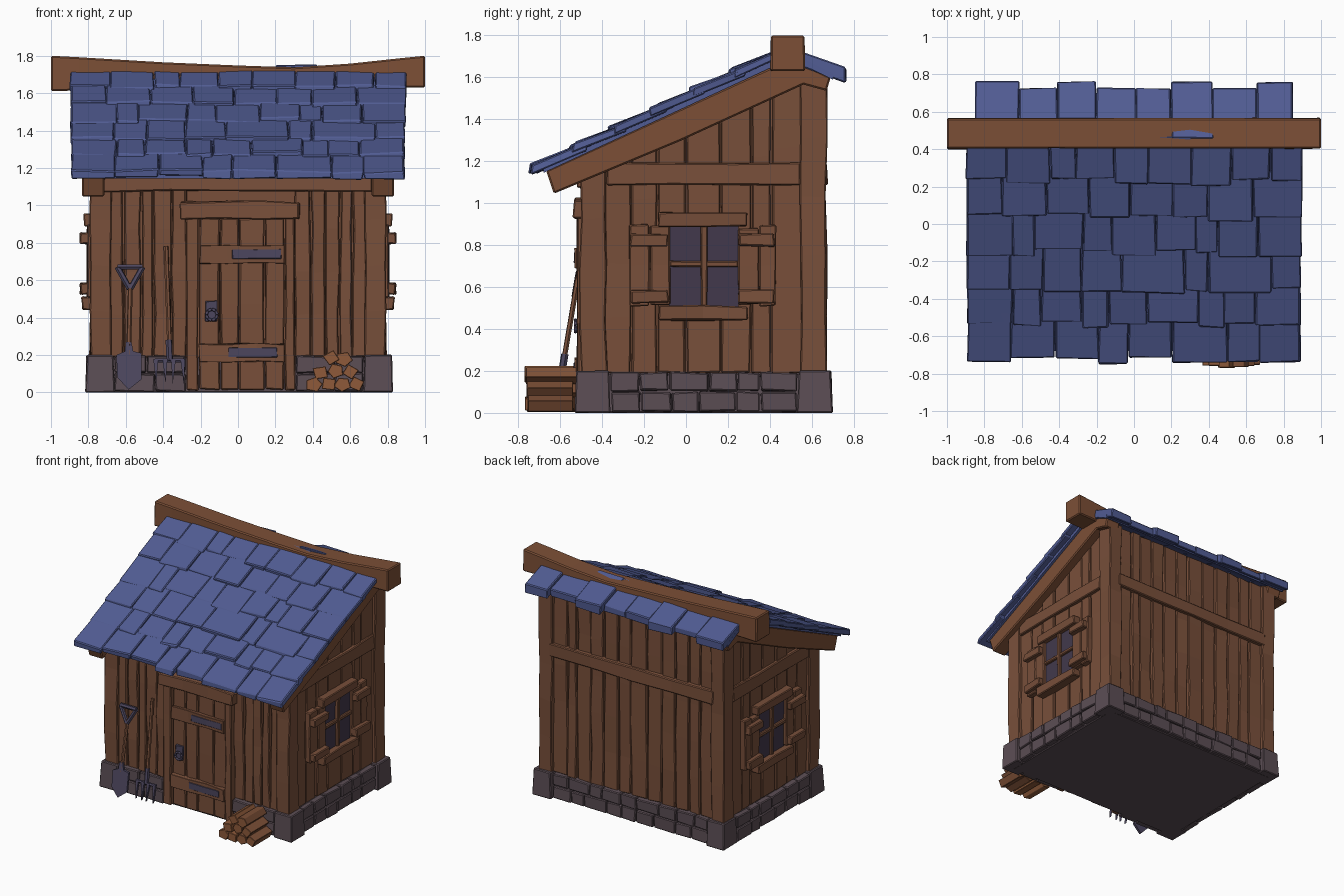
import bpy, bmesh, math, random
from mathutils import Vector

if "Cube" in bpy.data.objects:
    bpy.data.objects.remove(bpy.data.objects["Cube"])
random.seed(7)
R = random.uniform


def material(name, *rgb):
    m = bpy.data.materials.new(name)
    m.diffuse_color = [(c / 255 / 12.92 if c < 11 else ((c / 255 + .055) / 1.055) ** 2.4) for c in rgb] + [1]
    m.use_nodes = True
    m.node_tree.nodes["Principled BSDF"].inputs["Base Color"].default_value = m.diffuse_color
    return m


WOOD = material("brown wood", 120, 79, 58)
BEAM = material("warm beam wood", 124, 79, 54)
LOG = material("cut log wood", 142, 90, 58)
STONE = material("purple grey stone", 92, 78, 85)
ROOF = material("blue shingle", 81, 92, 147)
METAL = material("blue grey metal", 76, 70, 94)
GLASS = material("dark glass", 66, 57, 76)


# ---- helpers ----
def loft(bm, rings, m=0):
    vs = [[bm.verts.new(p) for p in r] for r in rings]
    n = len(vs[0])
    fs = [bm.faces.new((a[i], a[(i + 1) % n], b[(i + 1) % n], b[i]))
          for a, b in zip(vs, vs[1:]) for i in range(n)]
    fs += [bm.faces.new(vs[0][::-1]), bm.faces.new(vs[-1])]
    for f in fs:
        f.material_index = m
    return fs


def box(bm, lo, hi, j=.006, n=1, m=0, f=lambda p: p):
    """Rough-hewn box: n segments along its longest axis, corners jittered by j."""
    size = [b - a for a, b in zip(lo, hi)]
    k = size.index(max(size))
    u, v = [i for i in range(3) if i != k]
    rings = []
    for s in range(n + 1):
        ring = []
        for a, b in ((0, 0), (1, 0), (1, 1), (0, 1)):
            p = [0, 0, 0]
            p[k] = lo[k] + size[k] * s / n
            p[u] = lo[u] + size[u] * a
            p[v] = lo[v] + size[v] * b
            ring.append(f(Vector([c + R(-j, j) for c in p])))
        rings.append(ring)
    loft(bm, rings, m)


def prism(bm, pts, place, a, b, m=0):
    loft(bm, [[place(u, v, d) for u, v in pts] for d in (a, b)], m)


def tube(bm, p, q, r, n=6, m=0):
    p, q = Vector(p), Vector(q)
    rot = (q - p).to_track_quat('Z', 'Y')
    c = [rot @ Vector((r * math.cos(t), r * math.sin(t), 0)) for t in (2 * math.pi * i / n for i in range(n))]
    loft(bm, [[e + o for o in c] for e in (p, q)], m)


def split(a, b, n, j=.2):
    """Uneven cuts of a..b into n strips."""
    w = (b - a) / n
    c = [a] + [a + w * (i + R(-j, j)) for i in range(1, n)] + [b]
    return list(zip(c, c[1:]))


def finish(bm, name, mats, bevel=.006, mirror=False):
    bmesh.ops.recalc_face_normals(bm, faces=bm.faces[:])
    me = bpy.data.meshes.new(name)
    bm.to_mesh(me)
    bm.free()
    for m in mats:
        me.materials.append(m)
    ob = bpy.data.objects.new(name, me)
    bpy.context.collection.objects.link(ob)
    if mirror:
        ob.modifiers.new("mirror", 'MIRROR').use_mirror_merge = False
    if bevel:
        bv = ob.modifiers.new("chips", 'BEVEL')
        bv.width, bv.segments, bv.limit_method, bv.angle_limit = bevel, 1, 'ANGLE', .7


base = lambda y: 1.13 + .475 * (y + .72)        # underside of front slope
back = lambda y: 1.645 - .36 * (y - .57)        # underside of back slope
yz = lambda u, v, d: (d, u, v)

# ---- stone foundation ----
bm = bmesh.new()
box(bm, (-.765, -.48, 0), (.765, .645, .19), 0)
for x0, x1 in ((-.815, -.66), (.67, .83)):
    for y0, y1 in ((-.53, -.36), (.53, .70)):
        cx, cy = (x0 + x1) / 2, (y0 + y1) / 2
        box(bm, (x0, y0, 0), (x1, y1, .2), .003, 1,
            f=lambda p: Vector((cx + (p.x - cx) * (1 - p.z * .5), cy + (p.y - cy) * (1 - p.z * .5), max(p.z, 0))))
for z0, z1 in ((.005, .1), (.105, .193)):
    for a, b in split(-.36, .53, 6):
        for s in (-1, 1):
            box(bm, (s * .785 - .025, a + .003, z0), (s * .785 + .025, b - .003, z1), .005)
    for a, b in split(-.66, .67, 9):
        box(bm, (a + .003, .62, z0), (b - .003, .675, z1), .005)
    for a, b in split(-.66, -.28, 2) + split(.31, .67, 2):
        box(bm, (a + .002, -.515, z0), (b - .002, -.46, z1), .005)
finish(bm, "stone_foundation", [STONE])

# ---- wall core and planks ----
bm = bmesh.new()
prism(bm, [(-.455, .1), (.62, .1), (.62, 1.6), (.5, 1.66), (-.455, base(-.455) - .01)], yz, -.745, .745)
finish(bm, "wall_core", [WOOD], 0)
bm = bmesh.new()
for a, b in split(-.69, -.27, 5) + split(.3, .7, 5):
    box(bm, (a + .004, -.482 + R(-.006, .006), .19), (b - .004, -.44, 1.1), .006, 4)
finish(bm, "front_planks", [WOOD])
bm = bmesh.new()
for a, b in split(-.7, .7, 12):
    box(bm, (a + .004, .6, .19), (b - .004, .645 + R(-.006, .006), 1.6), .006, 5)
finish(bm, "back_planks", [WOOD])
bm = bmesh.new()
for a, b in split(-.39, .56, 7):
    box(bm, (.73, a + .004, .19), (.768 + R(-.005, .005), b - .004, base((a + b) / 2) - .08), .005, 4)
finish(bm, "side_planks", [WOOD], mirror=True)

# ---- timber frame ----
bm = bmesh.new()
box(bm, (.68, -.505, .19), (.79, -.38, 1.17), .007, 4)
box(bm, (.68, .545, .19), (.79, .67, 1.59), .007, 5)
box(bm, (.74, -.38, 1.085), (.788, .55, 1.19), .006, 3)
finish(bm, "corner_posts_and_side_rails", [WOOD], mirror=True)
bm = bmesh.new()
box(bm, (-.7, .62, 1.09), (.7, .672, 1.19), .006, 4)
box(bm, (-.72, -.515, 1.075), (.72, -.43, 1.17), .006, 4)
finish(bm, "front_and_back_rails", [WOOD])
bm = bmesh.new()
prism(bm, [(-.63, 1.045), (-.03, 1.295), (.56, 1.565), (.67, 1.535), (.69, 1.6), (.5, 1.69),
           (-.667, 1.155)], yz, .715, .835)
finish(bm, "rake_beams", [BEAM], .008, mirror=True)

# ---- sagging ridge beam ----
bm = bmesh.new()
loft(bm, [[(x, .4 + R(-.004, .006), b), (x, .57 + R(-.006, .004), b), (x, .565, t), (x, .405, t)]
          for x, b, t in ((-1, 1.61, 1.8), (-.85, 1.615, 1.792), (-.4, 1.62, 1.765), (0, 1.62, 1.748),
                          (.3, 1.61, 1.738), (.6, 1.62, 1.758), (.85, 1.63, 1.785), (1, 1.63, 1.8))])
finish(bm, "ridge_beam", [BEAM], .008)

# ---- roof shingles ----
bm = bmesh.new()
for i in range(6):
    y0 = -.725 + .19 * i
    for a, b in split(-.89 - .002 * i, .89 + .002 * i, 9 if i % 2 else 8, .3):
        d, lift = R(-.025, .02), R(.008, .024)
        y1 = min(y0 + .25, .47)
        box(bm, (a + .002, y0 + d, .003), (b - .002, y1, .045), .006,
            f=lambda p: Vector((p.x, p.y, base(p.y) + p.z + lift * (1 - (p.y - y0) / .25))))
finish(bm, "front_shingles", [ROOF])
bm = bmesh.new()
for k, (a, b) in enumerate(split(-.85, .85, 8, .12)):
    e = .76 if k in (0, 2, 5, 7) else .725
    t = .068 if e > .75 else .055
    box(bm, (a, .46, 0), (b, e, t), .005, f=lambda p: Vector((p.x, p.y, back(p.y) + p.z)))
finish(bm, "back_shingles", [ROOF])
bm = bmesh.new()
prism(bm, [(-.68, base(-.68) - .005), (.5, base(.5) - .02), (.7, back(.7) - .01), (.7, back(.7) + .02),
           (.5, base(.5) + .01), (-.68, base(-.68) + .02)], yz, -.85, .85)
finish(bm, "roof_deck", [ROOF], 0)

# ---- door ----
bm = bmesh.new()
for a, b in split(-.21, .25, 4):
    box(bm, (a + .003, -.5 + R(-.004, .004), .015), (b - .003, -.45, .93), .004, 4)
for x0, x1 in ((-.275, -.212), (.252, .305)):
    box(bm, (x0, -.52, .01), (x1, -.45, .94), .005, 4)
box(bm, (-.31, -.535, .93), (.33, -.46, 1.02), .008, 3)
finish(bm, "door_and_frame", [WOOD])
bm = bmesh.new()
for z, x in ((.69, -.03), (.165, -.05)):
    box(bm, (-.205, -.528, z), (.25, -.49, z + .095), .006, 3)
    box(bm, (x, -.534, z + .025), (x + .26, -.527, z + .075), .003, 2, 1)
finish(bm, "door_straps", [WOOD, METAL], .003)
bm = bmesh.new()
box(bm, (-.175, -.515, .38), (-.11, -.49, .49), .004)
ring = [(-.14 + .03 * math.cos(t), -.527, .415 + .03 * math.sin(t)) for t in (i * math.pi / 4 for i in range(9))]
for p, q in zip(ring, ring[1:]):
    tube(bm, p, q, .009)
finish(bm, "door_handle", [METAL], .003)

# ---- side windows with shutters ----
bm = bmesh.new()
box(bm, (.76, -.08, .505), (.783, .25, .9), 0)
finish(bm, "window_glass", [GLASS], 0, mirror=True)
bm = bmesh.new()
box(bm, (.76, .07, .51), (.805, .1, .9), .003, 2)
box(bm, (.76, -.08, .695), (.803, .25, .725), .003, 2)
box(bm, (.76, -.13, .89), (.825, .29, .955), .005, 2)
box(bm, (.76, -.13, .44), (.835, .29, .51), .006, 2)
for s, y0, y1 in ((-1, -.27, -.075), (1, .245, .43)):
    for a, b in split(y0, y1, 2):
        box(bm, (.76, a + .002, .51 + R(-.01, .01)), (.807, b - .002, .89 + R(-.015, .01)), .004, 2)
    for z in (.525, .795):
        box(bm, (.79, y0 + .005, z), (.843, y1 - .01, z + .06), .005)
finish(bm, "window_frame_and_shutters", [WOOD], mirror=True)

# ---- leaning shovel and fork ----
lean = lambda z: -.625 + .17 * z
leanp = lambda x, z, d: (x, lean(z) + d, z)
bm = bmesh.new()
tube(bm, leanp(-.585, .2, 0), leanp(-.575, .58, 0), .013)
tube(bm, leanp(-.365, .22, 0), leanp(-.385, .78, 0), .013)
finish(bm, "tool_handles", [WOOD], 0)
bm = bmesh.new()
prism(bm, [(-.65, .2), (-.645, .08), (-.585, .015), (-.515, .07), (-.515, .21), (-.56, .22), (-.57, .27),
           (-.6, .27), (-.605, .22)], leanp, -.012, .006)
for p, q in (((-.645, .67), (-.51, .67)), ((-.645, .67), (-.58, .555)), ((-.51, .67), (-.575, .555))):
    tube(bm, leanp(*p, 0), leanp(*q, 0), .016)
finish(bm, "shovel_metal", [METAL], 0)
bm = bmesh.new()
tube(bm, leanp(-.365, .17, 0), leanp(-.37, .28, 0), .018)
tube(bm, leanp(-.445, .17, 0), leanp(-.29, .17, 0), .012)
for x in (-.44, -.39, -.345, -.295):
    prism(bm, [(x - .013, .18), (x + .013, .18), (x + R(-.005, .005), .045)], leanp, -.012, .008)
finish(bm, "fork_metal", [METAL], 0)

# ---- split log pile ----
bm = bmesh.new()
for x, z, n in ((.405, .042, 5), (.485, .045, 4), (.56, .042, 5), (.635, .045, 4), (.44, .105, 4),
                (.52, .115, 5), (.6, .11, 4), (.5, .185, 4), (.565, .178, 5)):
    t, y = R(0, 6), R(-.77, -.735)
    c = [(.05 * R(.8, 1.05) * math.cos(t + i * 6.283 / n), .042 * math.sin(t + i * 6.283 / n)) for i in range(n)]
    loft(bm, [[(x + u, d, max(z + v, .003)) for u, v in c] for d in (y, R(-.54, -.51))])
for f in bm.faces:
    f.normal_update()
    f.material_index = int(abs(f.normal.y) < .9 and f.calc_center_median().x > .55)
finish(bm, "log_pile", [LOG, BEAM], .003)
